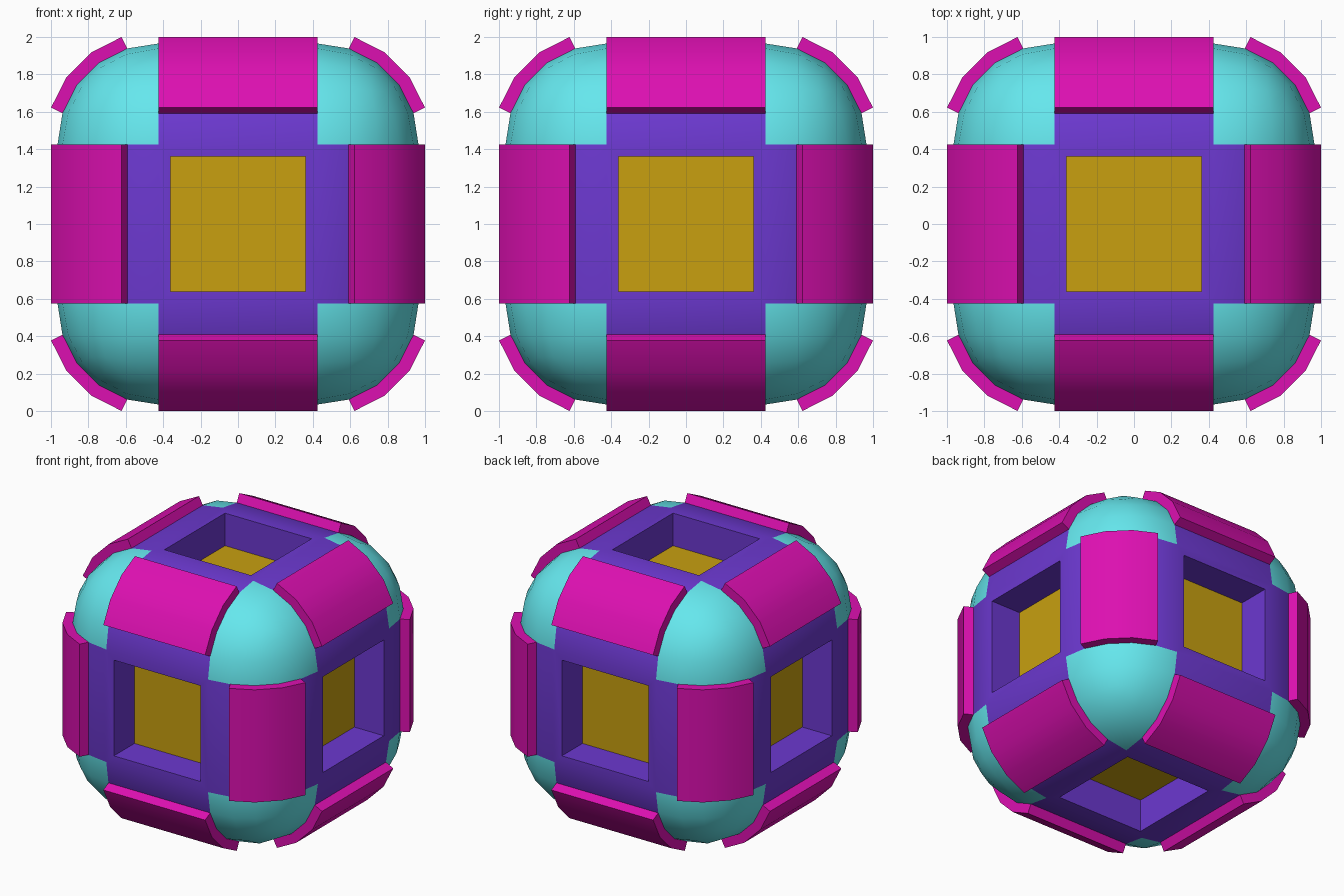
import bpy, bmesh, math
from mathutils import Vector

if "Cube" in bpy.data.objects:
    bpy.data.objects.remove(bpy.data.objects["Cube"])

C, R, T = 0.425, 0.54, 0.0683     # flat half-width, rounding radius, plate thickness
HALF = C + R
RECESS, DEPTH = 0.335, 0.246
CENTRE = Vector((0, 0, 1))


def material(name, rgb):
    m = bpy.data.materials.new(name)
    m.diffuse_color = (*rgb, 1)
    m.use_nodes = True
    m.node_tree.nodes["Principled BSDF"].inputs["Base Color"].default_value = m.diffuse_color
    return m


purple = material("purple", (0.15, 0.04, 0.63))
teal = material("turquoise", (0.13, 0.80, 0.85))
gold = material("gold", (0.58, 0.35, 0.005))
magenta = material("magenta", (0.72, 0.005, 0.44))


def finish(bm, name, mats):
    bmesh.ops.recalc_face_normals(bm, faces=bm.faces[:])
    me = bpy.data.meshes.new(name)
    bm.to_mesh(me)
    bm.free()
    for m in mats:
        me.materials.append(m)
    ob = bpy.data.objects.new(name, me)
    ob.location = CENTRE
    bpy.context.collection.objects.link(ob)
    bpy.ops.object.select_all(action='DESELECT')
    ob.select_set(True)
    bpy.context.view_layer.objects.active = ob
    bpy.ops.object.shade_smooth_by_angle(angle=math.radians(30))
    return ob


# Rounded body: bevelled cube, turquoise corners, recessed square in each side
bm = bmesh.new()
bmesh.ops.create_cube(bm, size=2 * HALF)
bmesh.ops.bevel(bm, geom=bm.edges[:], offset=R, offset_type='OFFSET',
                segments=5, profile=0.5, affect='EDGES')
for f in bm.faces:
    f.material_index = int(min(abs(v) for v in f.calc_center_median()) > C)
sides = [f for f in bm.faces
         if sorted(abs(v) for v in f.calc_center_median())[1] < 0.01]
bmesh.ops.inset_individual(bm, faces=sides, thickness=C - RECESS)
floors = bmesh.ops.extrude_discrete_faces(bm, faces=sides)["faces"]
for f in floors:
    f.material_index = 2
    # straight-walled recess
    push = f.calc_center_median().normalized() * -DEPTH
    bmesh.ops.translate(bm, verts=f.verts[:], vec=push)
finish(bm, "body", [purple, teal, gold])

# Plate cross-section: three facets of the rounded edge, thickened outward
inner, outer = [], []
for ang, nrm, off in ((18, 27, T), (36, 36, T / math.cos(math.radians(9))),
                      (54, 54, T / math.cos(math.radians(9))), (72, 63, T)):
    a, n = math.radians(ang), math.radians(nrm)
    p = Vector((C + R * math.sin(a), C + R * math.cos(a)))
    inner.append(p)
    outer.append(p + off * Vector((math.sin(n), math.cos(n))))

# One curved plate on each of the twelve edges
for axis in range(3):
    for s in (-1, 1):
        for t in (-1, 1):
            bm = bmesh.new()
            rings = []
            for end in (-C, C):
                ring = []
                for p in inner + outer[::-1]:
                    co = Vector((0, 0, 0))
                    co[axis] = end
                    co[(axis + 1) % 3] = s * p.x
                    co[(axis + 2) % 3] = t * p.y
                    ring.append(bm.verts.new(co))
                rings.append(ring)
            a, b = rings
            for i in range(8):
                j = (i + 1) % 8
                bm.faces.new((a[i], a[j], b[j], b[i]))
            for ring in rings:
                for i in range(3):
                    bm.faces.new((ring[i], ring[i + 1], ring[6 - i], ring[7 - i]))
            finish(bm, "edge_plate", [magenta])
